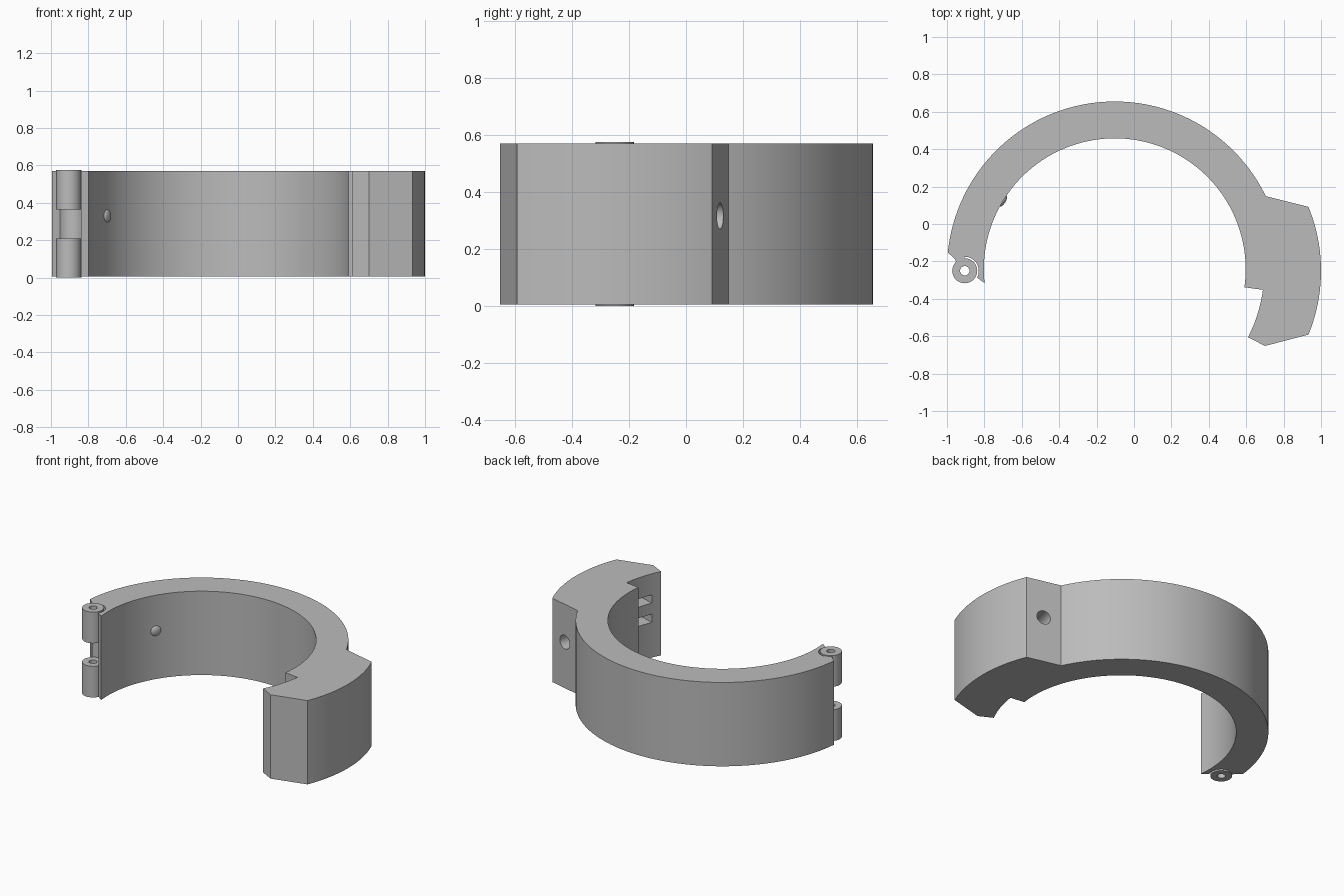
import bpy, bmesh, math
from mathutils import Vector, Matrix

if "Cube" in bpy.data.objects:
    bpy.data.objects.remove(bpy.data.objects["Cube"])

C = Vector((-0.103, -0.242))      # ring centre
R_OUT, R_IN, R_STEP = 0.897, 0.70, 0.80
PIN = Vector((-0.905, -0.25))     # hinge axis
Z0, Z1 = 0.005, 0.57

grey = bpy.data.materials.new("plain grey")
grey.diffuse_color = (0.5, 0.5, 0.5, 1)
grey.use_nodes = True
grey.node_tree.nodes["Principled BSDF"].inputs["Base Color"].default_value = grey.diffuse_color


def arc(c, r, a0, a1, n):
    return [(c[0] + r * math.cos(math.radians(a0 + (a1 - a0) * i / n)),
             c[1] + r * math.sin(math.radians(a0 + (a1 - a0) * i / n))) for i in range(n + 1)]


def finish(name, bm):
    bmesh.ops.recalc_face_normals(bm, faces=bm.faces[:])
    me = bpy.data.meshes.new(name)
    bm.to_mesh(me)
    bm.free()
    me.materials.append(grey)
    ob = bpy.data.objects.new(name, me)
    bpy.context.collection.objects.link(ob)
    return ob


def prism(name, pts, z0, z1):
    bm = bmesh.new()
    f = bm.faces.new([bm.verts.new((x, y, z0)) for x, y in pts])
    ext = bmesh.ops.extrude_face_region(bm, geom=[f])
    bmesh.ops.translate(bm, vec=(0, 0, z1 - z0),
                        verts=[v for v in ext["geom"] if isinstance(v, bmesh.types.BMVert)])
    return finish(name, bm)


def rod(name, center, direction, r, length):
    bm = bmesh.new()
    rot = Vector(direction).to_track_quat('Z', 'Y').to_matrix().to_4x4()
    bmesh.ops.create_cone(bm, cap_ends=True, segments=32, radius1=r, radius2=r, depth=length,
                          matrix=Matrix.Translation(center) @ rot)
    return finish(name, bm)


def box(name, center, size, angle):
    bm = bmesh.new()
    bmesh.ops.create_cube(bm, size=1, matrix=Matrix.Translation(center)
                          @ Matrix.Rotation(math.radians(angle), 4, 'Z')
                          @ Matrix.Diagonal((*size, 1)))
    return finish(name, bm)


def cut(ob, cutter):
    m = ob.modifiers.new("cut", 'BOOLEAN')
    m.operation, m.solver, m.object = 'DIFFERENCE', 'EXACT', cutter
    bpy.context.view_layer.objects.active = ob
    bpy.ops.object.modifier_apply(modifier=m.name)
    bpy.data.objects.remove(cutter)


def smooth(ob):
    bpy.ops.object.select_all(action='DESELECT')
    ob.select_set(True)
    bpy.context.view_layer.objects.active = ob
    bpy.ops.object.shade_smooth_by_angle(angle=math.radians(25))


# Cuff: half ring, thick latch block on the right, hinge seat on the left
profile = arc(C, R_OUT, 174.3, 25.8, 72)
profile += arc((0.1, -0.25), 0.9, 22.3, -22.3, 20)
profile += [(0.70, -0.652)]
profile += arc(C, R_STEP, -27, -7.9, 10)
profile += arc(C, R_IN, -7.9, 186.1, 84)
profile += arc(PIN, 0.075, -29, 129, 16)
cuff = prism("cuff_body", profile, Z0, Z1)

# Screw hole in the block's back face
n = Vector((0.25, 0.97, 0)).normalized()
cut(cuff, rod("screw_cutter", Vector((0.82, 0.12, 0.315)) - n * 0.12, n, 0.046, 0.36))

# Two latch slots in the stepped face
a = math.radians(-17)
for z in (0.27, 0.40):
    cut(cuff, box("slot_cutter", (C.x + 0.83 * math.cos(a), C.y + 0.83 * math.sin(a), z),
                  (0.17, 0.15, 0.055), -17))
smooth(cuff)

# Hinge knuckles with bored centres, each tied to the cuff by a small web
for name, z0, z1 in (("lower", 0.0, 0.21), ("upper", 0.365, 0.575)):
    zc, h = (z0 + z1) / 2, z1 - z0
    k = rod(name + "_hinge_knuckle", (*PIN, zc), (0, 0, 1), 0.067, h)
    cut(k, rod("bore_cutter", (*PIN, zc), (0, 0, 1), 0.025, h + 0.1))
    smooth(k)
    box(name + "_hinge_web", (PIN.x - 0.025, PIN.y + 0.062, zc), (0.05, 0.035, h - 0.012), 25)

# Shallow round detent bump on the inner wall
b = math.radians(148.5)
d = Vector((math.cos(b), math.sin(b), 0))
bm = bmesh.new()
bmesh.ops.create_uvsphere(bm, u_segments=24, v_segments=12, radius=1,
                          matrix=Matrix.Translation((C.x + R_IN * d.x, C.y + R_IN * d.y, 0.33))
                          @ d.to_track_quat('Z', 'Y').to_matrix().to_4x4()
                          @ Matrix.Diagonal((0.034, 0.034, 0.014, 1)))
smooth(finish("detent_bump", bm))
